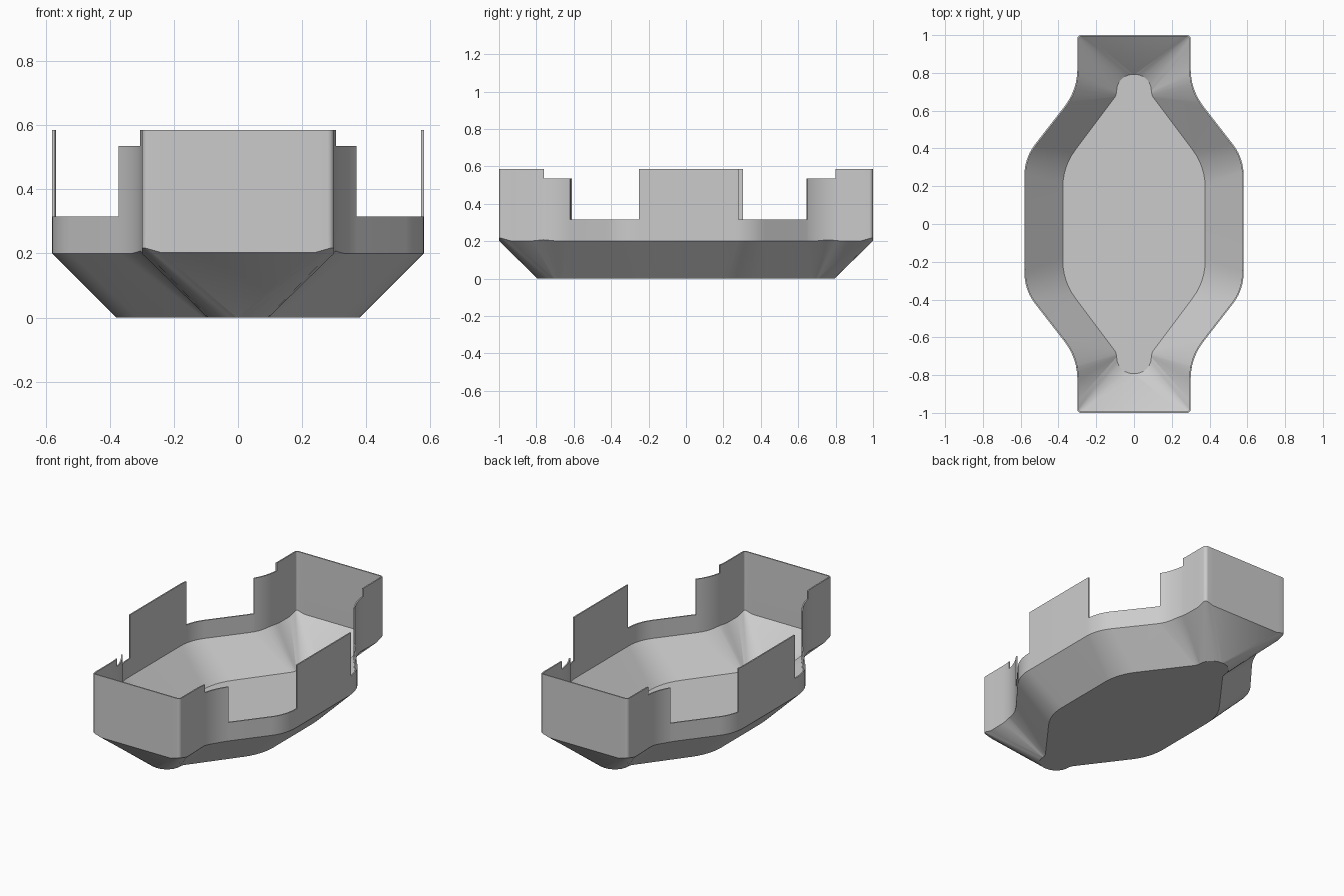
import bpy
import bmesh
import math
from mathutils import Vector

cube = bpy.data.objects.get("Cube")
if cube:
    bpy.data.objects.remove(cube, do_unlink=True)

RIM, LOW, MID, TOP = 0.2, 0.315, 0.535, 0.585
STEPS = 6


def fillet(before, corner, after, length):
    """Circular arc that rounds a corner, starting `length` away from it."""
    p = Vector(corner)
    a = (Vector(before) - p).normalized()
    b = (Vector(after) - p).normalized()
    weight = math.sin(a.angle(b) / 2)
    points = []
    for k in range(STEPS + 1):
        t = k / STEPS
        u, v, w = (1 - t) ** 2, t * t, 2 * t * (1 - t) * weight
        points.append(p + (a * u + b * v) * length / (u + v + w))
    return points


def quarter(corners, lengths):
    """Rounded outline of one quarter, from the end to the middle."""
    path = [(0, corners[0][1])] + corners + [(corners[-1][0], 0)]
    points = []
    for i, length in enumerate(lengths):
        points += fillet(path[i], path[i + 1], path[i + 2], length)
    return points


# Matched outlines of the rim and the floor
rim = quarter([(0.3, 1), (0.3, 0.71), (0.58, 0.35)], [0.02, 0.11, 0.09])
floor = quarter([(0.095, 0.795), (0.095, 0.685), (0.38, 0.305)], [0.09, 0.02, 0.11])
pairs = list(zip(rim, floor))


def flip(items, sx, sy):
    s = Vector((sx, sy))
    return [(a * s, b * s) for a, b in items]


ring = (pairs + flip(pairs[::-1], 1, -1)
        + flip(pairs, -1, -1) + flip(pairs[::-1], -1, 1))


def cut(items, axis, value, side):
    """Add a point where the outline crosses a value on one side."""
    result = []
    for i, (a, b) in enumerate(items):
        c, d = items[(i + 1) % len(items)]
        result.append((a, b))
        p, q = a[axis] - value, c[axis] - value
        if p * q < 0 and (a[1 - axis] + c[1 - axis]) * side > 0:
            t = p / (p - q)
            if 0.01 < t < 0.99:
                result.append((a.lerp(c, t), b.lerp(d, t)))
    return result


# Wall breaks along y: end, step, notch, side panel, notch, step, end
breaks = {1: [-0.76, -0.62, -0.25, 0.28, 0.65, 0.8],
          -1: [-0.76, -0.615, -0.24, 0.305, 0.65, 0.8]}
heights = [TOP, MID, LOW, TOP, LOW, MID, TOP]
for side in (1, -1):
    for value in breaks[side] + [-0.93, 0.93]:
        ring = cut(ring, 1, value, side)
    for value in (-0.24, 0.24):
        ring = cut(ring, 0, value, side)


def wall_height(a, b):
    m = (a + b) / 2
    return heights[sum(m.y > v for v in breaks[1 if m.x > 0 else -1])]


def rim_height(p):
    """The rim lifts a little at the end corners and at the waist."""
    corner = (Vector((abs(p.x), abs(p.y))) - Vector((0.3, 1))).length
    lift = 0.02 * max(0, 1 - corner / 0.07)
    return RIM + lift + 0.008 * max(0, 1 - abs(abs(p.y) - 0.76) / 0.08)


# Hull: floor, sloping flanks and the stepped wall
bm = bmesh.new()
levels = [[bm.verts.new((b.x, b.y, 0)) for a, b in ring],
          [bm.verts.new((a.x, a.y, rim_height(a))) for a, b in ring]]
for z in (LOW, MID, TOP):
    levels.append([bm.verts.new((a.x, a.y, z)) for a, b in ring])
bm.faces.new(levels[0])
tops = [0, RIM, LOW, MID, TOP]
for i in range(len(ring)):
    j = (i + 1) % len(ring)
    height = wall_height(ring[i][0], ring[j][0])
    for k in range(1, len(tops)):
        if tops[k] <= height:
            lo, up = levels[k - 1], levels[k]
            bm.faces.new((lo[j], lo[i], up[i], up[j]))
loose = [v for v in bm.verts if not v.link_faces]
bmesh.ops.delete(bm, geom=loose, context='VERTS')

mesh = bpy.data.meshes.new("hull_shell")
bm.to_mesh(mesh)
bm.free()
hull = bpy.data.objects.new("hull_shell", mesh)
bpy.context.collection.objects.link(hull)

# Plain grey material
grey = bpy.data.materials.new("light_grey")
grey.use_nodes = True
color = (0.6, 0.6, 0.6, 1)
grey.diffuse_color = color
grey.node_tree.nodes["Principled BSDF"].inputs["Base Color"].default_value = color
mesh.materials.append(grey)

# Thin shell thickness, grown inward
solid = hull.modifiers.new("thickness", 'SOLIDIFY')
solid.thickness = 0.008
solid.offset = -1
bpy.ops.object.select_all(action='DESELECT')
hull.select_set(True)
bpy.context.view_layer.objects.active = hull
bpy.ops.object.modifier_apply(modifier=solid.name)
bpy.ops.object.shade_smooth_by_angle(angle=math.radians(30))
